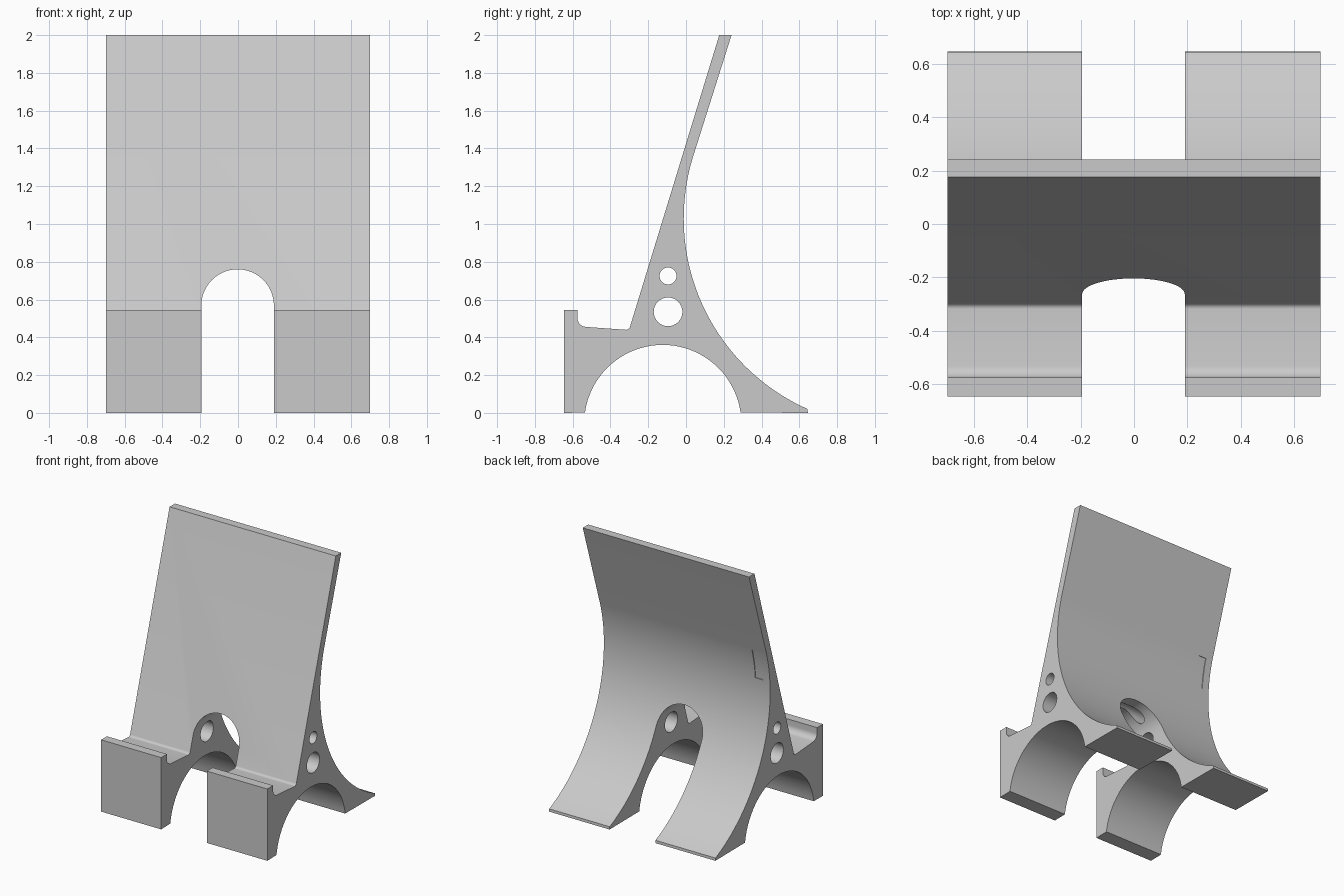
import bpy
import bmesh
from math import cos, sin, pi, radians

cube = bpy.data.objects.get("Cube")
if cube:
    bpy.data.objects.remove(cube, do_unlink=True)

grey = bpy.data.materials.new("light grey plastic")
grey.use_nodes = True
colour = (0.59, 0.59, 0.59, 1)
grey.diffuse_color = colour
grey.node_tree.nodes["Principled BSDF"].inputs["Base Color"].default_value = colour


def arc(cu, cv, r, start, end, steps):
    """Points on a circle between two angles in degrees."""
    angles = [radians(start + (end - start) * i / steps) for i in range(steps + 1)]
    return [(cu + r * cos(a), cv + r * sin(a)) for a in angles]


def prism(name, points, lo, hi, axis="x"):
    """Extrude a closed outline along x (points are y, z) or y (points are x, z)."""
    place = (lambda u, v, d: (d, u, v)) if axis == "x" else (lambda u, v, d: (u, d, v))
    bm = bmesh.new()
    a = [bm.verts.new(place(u, v, lo)) for u, v in points]
    b = [bm.verts.new(place(u, v, hi)) for u, v in points]
    bm.faces.new(a)
    bm.faces.new(b[::-1])
    for i in range(len(a)):
        j = (i + 1) % len(a)
        bm.faces.new((a[j], a[i], b[i], b[j]))
    bmesh.ops.recalc_face_normals(bm, faces=bm.faces)
    mesh = bpy.data.meshes.new(name)
    bm.to_mesh(mesh)
    bm.free()
    obj = bpy.data.objects.new(name, mesh)
    bpy.context.collection.objects.link(obj)
    mesh.materials.append(grey)
    return obj


def cut(target, cutter):
    bpy.context.view_layer.objects.active = target
    mod = target.modifiers.new("cut", "BOOLEAN")
    mod.operation = "DIFFERENCE"
    mod.solver = "EXACT"
    mod.object = cutter
    bpy.ops.object.modifier_apply(modifier=mod.name)
    bpy.data.objects.remove(cutter, do_unlink=True)


# Side outline: front lip, ledge, leaning rest, curved back, arched underside
W = 0.698
back = (1.093, 1.03)
R = 1.105
outline = [(-0.645, 0), (-0.645, 0.545), (-0.575, 0.545)]
outline += arc(-0.527, 0.503, 0.048, 180, 266, 8)
outline += arc(-0.317, 0.461, 0.021, 266, 343, 6)
outline += [(0.176, 2), (0.241, 2)]
outline += arc(*back, R, 163, 246, 48)
outline += [(0.645, 0)]
outline += arc(-0.123, -0.056, 0.416, 8, 172, 40)
stand = prism("phone_stand", outline, -W, W)

# Rounded cable slot through the middle
slot = [(-0.194, -0.1)] + arc(-0.002, 0.568, 0.192, 180, 0, 32) + [(0.19, -0.1)]
cut(stand, prism("slot_cutter", slot, -1, 1, "y"))

# Two round holes through both sides
for z, r in ((0.535, 0.076), (0.725, 0.045)):
    cut(stand, prism("hole_cutter", arc(-0.095, z, r, 0, 348.75, 31), -1, 1))

# Shallow groove near one edge of the curved back
groove = arc(*back, R + 0.005, 164, 176, 8) + arc(*back, R - 0.05, 176, 164, 8)
cut(stand, prism("groove_cutter", groove, -0.64, -0.575))

bpy.ops.object.select_all(action="DESELECT")
stand.select_set(True)
bpy.context.view_layer.objects.active = stand
bpy.ops.object.shade_smooth_by_angle(angle=radians(30))
